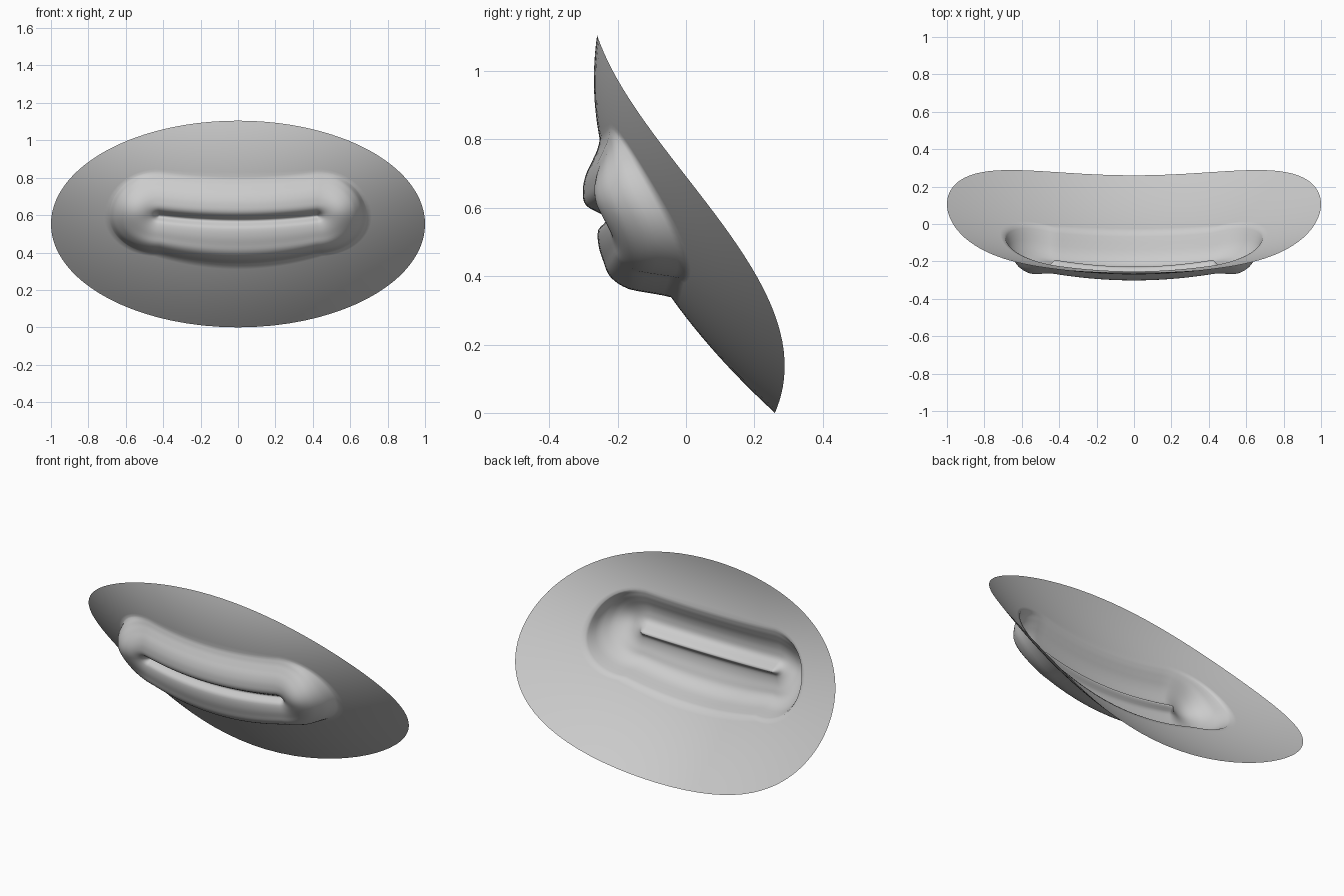
import bpy, bmesh, math

if "Cube" in bpy.data.objects:
    bpy.data.objects.remove(bpy.data.objects["Cube"])

# Lip height profiles, from the seam (first) to the lip outline (last)
S = [0, .15, .35, .55, .75, .9, 1]
LOWER = [.05, .095, .118, .13, .137, .105, 0]
SIDE = [.05, .10, .135, .145, .125, .075, 0]
UPPER = [.05, .098, .09, .065, .03, .008, 0]
CORNER, SUB = 0.42, 4
ZC, RZ = 0.5525, 0.5525


def catmull(p, i, t):
    a, b, c, d = p[max(i - 1, 0)], p[i], p[i + 1], p[min(i + 2, len(p) - 1)]
    return b + .5 * t * (c - a + t * (2*a - 5*b + 4*c - d + t * (3*(b - c) + d - a)))


def sheet_y(x, z):
    # tilted, forward-bulging oval sheet with swept-back sides
    r2 = x * x + ((z - ZC) / RZ) ** 2
    return .26 - .4706 * z + x * x * (.25 - .26 * z) - .17 * (1 - r2)


def seam_z(x):
    return .57 + .14 * x * x


# Stations around the lips: seam x plus outward direction
stations = []
N, A = 24, 28
for i in range(N):
    stations.append((-CORNER + 2 * CORNER * i / N, math.pi / 2))
for i in range(A):
    stations.append((CORNER, math.pi / 2 - math.pi * i / A))
for i in range(N):
    stations.append((CORNER - 2 * CORNER * i / N, -math.pi / 2))
for i in range(A):
    stations.append((-CORNER, -math.pi / 2 - math.pi * i / A))


def lip_outline(x, ang):
    k = (x / CORNER) ** 2
    s = math.sin(ang)
    dz = (.235 + .005 * k) if s > 0 else (.232 - .03 * k)
    return x + .27 * math.cos(ang), seam_z(x) + dz * s


bm = bmesh.new()
rings = []

# Lip rings
steps = [(i, j / SUB) for i in range(len(S) - 1) for j in range(SUB)] + [(len(S) - 2, 1.0)]
for i, t in steps:
    s = S[i] + (S[i + 1] - S[i]) * t
    ring = []
    for x0, ang in stations:
        ox, oz = lip_outline(x0, ang)
        x, z = x0 + (ox - x0) * s, seam_z(x0) + (oz - seam_z(x0)) * s
        w = math.sin(ang) ** 2
        v = UPPER if math.sin(ang) > 0 else LOWER
        h = catmull(SIDE, i, t) * (1 - w) + catmull(v, i, t) * w
        ring.append(bm.verts.new((x, sheet_y(x, z) - h, z)))
    rings.append(ring)

# Surrounding sheet rings out to the oval rim
for k in range(1, 13):
    t = k / 12
    ring = []
    for x0, ang in stations:
        ox, oz = lip_outline(x0, ang)
        r = math.hypot(ox, (oz - ZC) / RZ)
        f = 1 + (1 / r - 1) * t
        x, z = ox * f, ZC + (oz - ZC) * f
        ring.append(bm.verts.new((x, sheet_y(x, z), z)))
    rings.append(ring)

for a, b in zip(rings, rings[1:]):
    for i in range(len(a)):
        j = (i + 1) % len(a)
        bm.faces.new((a[i], a[j], b[j], b[i]))

# Join upper and lower lips at the seam
bmesh.ops.remove_doubles(bm, verts=bm.verts[:], dist=1e-4)
bm.normal_update()
if sum(f.normal.y * f.calc_area() for f in bm.faces) > 0:
    bmesh.ops.reverse_faces(bm, faces=bm.faces[:])
for f in bm.faces:
    f.smooth = True
me = bpy.data.meshes.new("mouth_sheet")
bm.to_mesh(me)
bm.free()
obj = bpy.data.objects.new("mouth_sheet", me)
bpy.context.collection.objects.link(obj)
